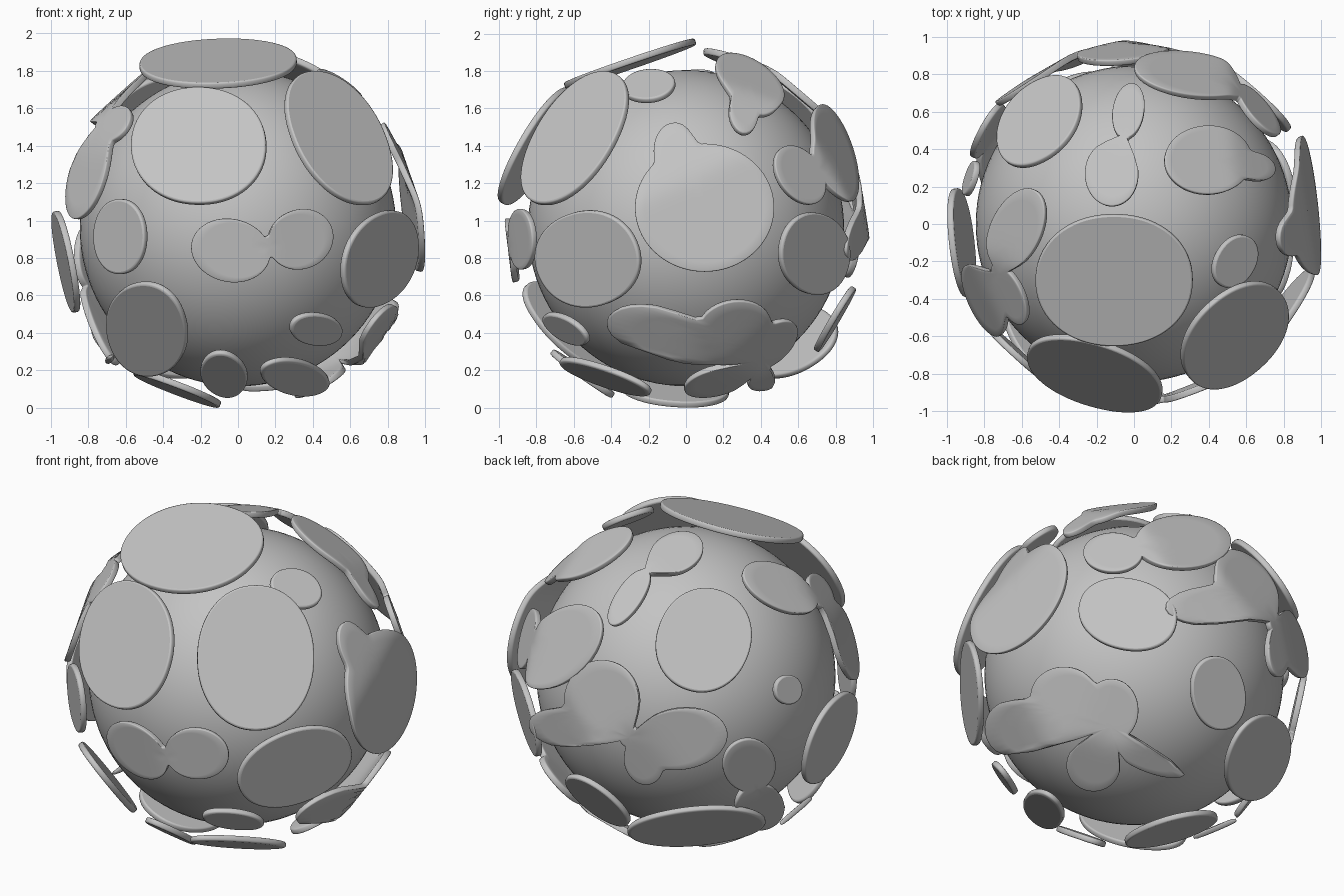
import bpy, math
from mathutils import Vector

if "Cube" in bpy.data.objects:
    bpy.data.objects.remove(bpy.data.objects["Cube"])

CENTRE = Vector((0, 0, 0.95))
THICK = 0.035
grey = bpy.data.materials.new("plain grey")
grey.diffuse_color = (0.55, 0.55, 0.55, 1)
grey.use_nodes = True
grey.node_tree.nodes["Principled BSDF"].inputs["Base Color"].default_value = grey.diffuse_color

# Viewing directions (turn, elevation) in which the plate outlines are drawn
VIEWS = {"front": (0, 0), "side": (90, 0), "left": (270, 0), "top": (0, 90),
         "under": (0, -90), "fr": (35, 25), "bl": (215, 25), "br": (140, -30),
         "fl": (-60, 15)}


def basis(view):
    t, e = (math.radians(a) for a in VIEWS[view])
    right = Vector((math.cos(t), math.sin(t), 0))
    up = Vector((-math.sin(e) * math.sin(t), math.sin(e) * math.cos(t), math.cos(e)))
    return right, up, right.cross(up)


def normal_at(u, v, r):
    return Vector((u, v, math.sqrt(max(0.01, r * r - u * u - v * v)))).normalized()


def ray_exit(cx, cy, t, l):
    """Distance at which a ray leaves an ellipse lobe, or 0 if it misses."""
    u, v, a, b, rot = l
    ang = math.radians(rot)
    c, s = math.cos(ang), math.sin(ang)
    ox, oy, dx, dy = cx - u, cy - v, math.cos(t), math.sin(t)
    ox, oy = (ox * c + oy * s) / a, (oy * c - ox * s) / b
    dx, dy = (dx * c + dy * s) / a, (dy * c - dx * s) / b
    A, B, C = dx * dx + dy * dy, ox * dx + oy * dy, ox * ox + oy * oy - 1
    disc = B * B - A * C
    return max(0, (-B + math.sqrt(disc)) / A) if disc > 0 else 0


def make(name, verts, faces):
    me = bpy.data.meshes.new(name)
    me.from_pydata(verts, [], [f for f, _ in faces])
    me.materials.append(grey)
    for p, (_, smooth) in zip(me.polygons, faces):
        p.use_smooth = smooth
    bpy.context.collection.objects.link(bpy.data.objects.new(name, me))


def cluster(name, view, centre, lobes, neck=0.06, outer=0.955):
    """Lobed plate: merged outline of ellipses, softly folded along their tangent planes."""
    right, up, to = basis(view)
    lobes = [l if len(l) == 5 else l + (0,) for l in lobes]
    normals = [normal_at(l[0], l[1], outer - 0.015) for l in lobes]
    N, K, bev, soft = 120, 8, 0.008, 80
    cx, cy = centre
    rho = [max(neck, max(ray_exit(cx, cy, 2 * math.pi * i / N, l) for l in lobes)) for i in range(N)]
    rho = [(rho[i - 1] + 2 * rho[i] + rho[(i + 1) % N]) / 4 for i in range(N)]

    def point(i, rad, d):
        t = 2 * math.pi * i / N
        pu, pv = cx + rad * math.cos(t), cy + rad * math.sin(t)
        ws = [(outer - n.x * pu - n.y * pv) / n.z for n in normals]
        lo = min(ws)
        w = lo - math.log(sum(math.exp(-soft * (x - lo)) for x in ws)) / soft
        p = right * pu + up * pv + to * w
        return CENTRE + p * (1 - d / p.length)

    rows = [(k / K, bev, 0) for k in range(1, K + 1)] + [(1, .3 * bev, .3 * bev), (1, 0, bev),
            (1, 0, THICK - bev), (1, .3 * bev, THICK - .3 * bev)]
    rows += [(k / K, bev, THICK) for k in range(K, 0, -1)]
    verts = [point(i, f * (rho[i] - m), d) for f, m, d in rows for i in range(N)]
    faces = []
    for j in range(len(rows) - 1):
        for i in range(N):
            i2 = (i + 1) % N
            faces.append(((j * N + i, (j + 1) * N + i, (j + 1) * N + i2, j * N + i2), True))
    last = (len(rows) - 1) * N
    for ring, depth in ((0, 0), (last, THICK)):
        verts.append(point(0, 0, depth))
        for i in range(N):
            tri = (ring + i, ring + (i + 1) % N, len(verts) - 1)
            faces.append((tri if ring == 0 else tri[::-1], True))
    make(name, verts, faces)


def plate(name, view, u, v, a, b, rot=0, outer=0.952, tilt=(0, 0), thick=THICK):
    """Flat rounded plate tangent to the ball; its outline is an ellipse in the view."""
    right, up, to = basis(view)
    n = normal_at(u, v, outer - 0.015)
    mid = n * outer
    n = (n + Vector((tilt[0], tilt[1], 0))).normalized()
    normal = right * n.x + up * n.y + to * n.z
    ca, sa = math.cos(math.radians(rot)), math.sin(math.radians(rot))
    N, bev = 72, min(0.008, thick * 0.4)
    k = bev / max(0.02, min(a, b))
    rings = [(1 - k, 0), (1 - 0.3 * k, 0.3 * bev), (1, bev),
             (1, thick - bev), (1 - 0.3 * k, thick - 0.3 * bev), (1 - k, thick)]
    verts, faces = [], []
    for s, d in rings:
        for i in range(N):
            t = 2 * math.pi * i / N
            c, si = math.cos(t), math.sin(t)
            ex = a * s * math.copysign(abs(c) ** 0.95, c)
            ey = b * s * math.copysign(abs(si) ** 0.95, si)
            pu, pv = ex * ca - ey * sa, ex * sa + ey * ca
            pw = mid.z - (n.x * pu + n.y * pv) / n.z
            verts.append(CENTRE + right * (mid.x + pu) + up * (mid.y + pv) + to * pw - normal * d)
    for j in range(len(rings) - 1):
        for i in range(N):
            i2 = (i + 1) % N
            p, q = j * N, (j + 1) * N
            faces.append(((p + i, q + i, q + i2, p + i2), True))
    last = (len(rings) - 1) * N
    faces.append((tuple(range(N)), False))
    faces.append((tuple(last + N - 1 - i for i in range(N)), False))
    make(name, verts, faces)


# Inner ball
bpy.ops.mesh.primitive_uv_sphere_add(segments=96, ring_count=48, radius=0.845, location=CENTRE)
ball = bpy.context.object
ball.name = "ball"
ball.data.materials.append(grey)
bpy.ops.object.shade_smooth()

# Front plates
plate("front_upper_plate", "front", -.21, .44, .36, .31)
plate("front_upper_right_plate", "fr", .10, .10, .33, .41)
plate("front_left_plate", "front", -.63, -.045, .137, .2)
cluster("front_middle_plate", "front", (.17, -.1), [(-.04, -.12, .215, .17, -12), (.337, -.06, .18, .16, 25)])
plate("front_right_plate", "fr", .32, -.515, .335, .2, 22)
plate("front_lower_left_plate", "front", -.487, -.54, .21, .25, 15)
plate("front_lower_right_plate", "front", .417, -.54, .138, .083, -5)

# Underside plates
plate("under_front_plate", "front", -.075, -.78, .13, .11, -35, .975)
plate("under_right_plate", "br", -.51, -.757, .125, .085, -40, .97)
plate("under_left_plate", "under", -.325, .06, .23, .29, 0, .935)
plate("under_back_left_plate", "br", .70, -.465, .165, .25, -22)
plate("under_back_plate", "br", .475, -.1, .15, .21, 10)
plate("under_chip", "front", -.685, -.70, .018, .018, 0, 1.0, (0, 0), .03)

# Right side plates
cluster("right_main_plate", "side", (.1, .11), [(.1, .11, .375, .345), (-.06, .42, .115, .15)])
cluster("right_lower_cluster", "br", (-.136, -.29),
        [(-.69, -.30, .16, .165), (-.40, -.12, .19, .17), (-.13, -.2, .155, .18),
         (-.23, -.51, .155, .15), (.11, -.5, .2, .06, -18)])
plate("right_back_plate", "br", -.035, .345, .28, .2, -12)

# Top plates
plate("top_main_plate", "top", -.105, -.3, .42, .35, 0, .952, (.08, 0))
plate("top_small_plate", "top", .54, -.2, .105, .15, -30, .97)
cluster("top_right_plate", "top", (.42, .34), [(.4, .345, .235, .185), (.65, .31, .115, .075, -15)])
cluster("top_bow_plate", "top", (-.05, .48), [(-.12, .27, .145, .175), (-.03, .61, .085, .15, -10)], .03)
cluster("top_left_plate", "fl", (-.13, .36),
        [(-.29, .54, .2, .165, -53), (-.05, .04, .21, .25, 10), (0, .34, .17, .11, -12)])

# Back and left plates
cluster("back_upper_right_plate", "br", (.02, .73), [(.28, .76, .275, .15), (-.12, .7, .17, .11)])
cluster("back_cluster", "bl", (-.32, -.35),
        [(-.48, -.15, .215, .24), (-.70, -.30, .2, .11, -10), (-.03, -.36, .27, .175, 8),
         (-.24, -.49, .11, .135, 20)])
plate("back_upper_left_plate", "bl", .1, .2, .265, .295, -20)
plate("back_left_button", "bl", .575, -.08, .077, .083)
cluster("back_left_lower_plate", "bl", (.4, -.64), [(.36, -.51, .15, .15), (.42, -.75, .14, .13)])
plate("left_plate", "left", .1, -.18, .29, .27, 0, .96)

# Stand the model on the floor
low = min((o.location + v.co).z for o in bpy.data.objects if o != ball for v in o.data.vertices)
for o in bpy.data.objects:
    o.location.z -= low
